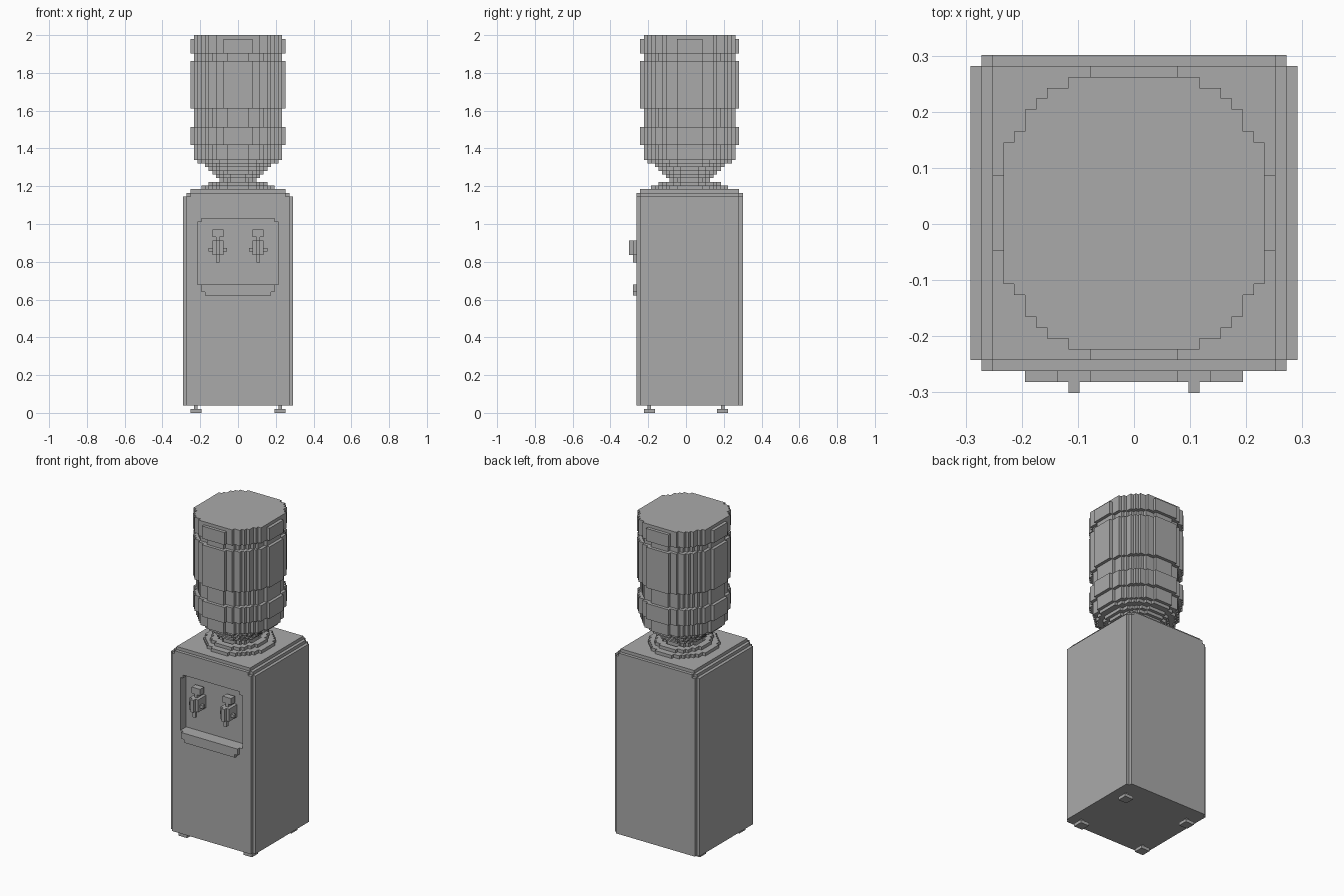
import bpy, bmesh

V = 2 / 103          # edge of one block; all sizes below count blocks

old = bpy.data.objects.get("Cube")
if old:
    bpy.data.objects.remove(old, do_unlink=True)

grey = bpy.data.materials.new("plain grey")
grey.use_nodes = True
grey.diffuse_color = (0.4, 0.4, 0.4, 1)
grey.node_tree.nodes["Principled BSDF"].inputs["Base Color"].default_value = (0.4, 0.4, 0.4, 1)


def prism(bm, rows, lo, hi, plane="xy"):
    """Extrude a stepped outline, mirrored in x; rows are (start, end, half width)."""
    merged = []
    for a, b, w in rows:
        if merged and merged[-1][2] == w:
            merged[-1][1] = b
        else:
            merged.append([a, b, w])
    right = [(w, t) for a, b, w in merged for t in (a, b)]
    outline = right + [(-w, t) for w, t in reversed(right)]

    def place(x, t, d):
        return (x * V, t * V, d * V) if plane == "xy" else (x * V, d * V, t * V)

    face = bm.faces.new([bm.verts.new(place(x, t, lo)) for x, t in outline])
    ext = bmesh.ops.extrude_face_region(bm, geom=[face], use_keep_orig=True)
    for v in ext["geom"]:
        if isinstance(v, bmesh.types.BMVert):
            v.co["xyz".index("z" if plane == "xy" else "y")] = hi * V


def box(bm, x0, x1, y0, y1, z0, z1):
    cube = bmesh.ops.create_cube(bm, size=1)
    for v in cube["verts"]:
        v.co = (V * (x1 if v.co.x > 0 else x0),
                V * (y1 if v.co.y > 0 else y0),
                V * (z1 if v.co.z > 0 else z0))


def disc(r, limit=None):
    """Rows of a blocky round section, centred one block behind the origin."""
    rows = []
    for j in range(-r, r + 1):
        w = sum(((i + .5) / r) ** 2 + (j / (r + .5)) ** 2 <= 1 for i in range(r))
        if w and (limit is None or abs(j) < limit + .5):
            rows.append((j + .5, j + 1.5, min(w, limit or w)))
    return rows


def finish(name, bm):
    bmesh.ops.recalc_face_normals(bm, faces=bm.faces[:])
    mesh = bpy.data.meshes.new(name)
    bm.to_mesh(mesh)
    bm.free()
    mesh.materials.append(grey)
    obj = bpy.data.objects.new(name, mesh)
    bpy.context.scene.collection.objects.link(obj)
    return obj


def cut(obj, cutter):
    cutter.hide_render = True
    mod = obj.modifiers.new("cut", "BOOLEAN")
    mod.operation, mod.solver, mod.object = "DIFFERENCE", "EXACT", cutter
    bpy.context.view_layer.objects.active = obj
    bpy.ops.object.modifier_apply(modifier=mod.name)
    bpy.data.objects.remove(cutter, do_unlink=True)


FRONT, BACK, RECESS = -13.5, 15.5, -10.5

# Cabinet with notched upright corners and a front recess
bm = bmesh.new()
prism(bm, [(FRONT, FRONT + 1, 14), (FRONT + 1, BACK - 1, 15), (BACK - 1, BACK, 14)], 2, 59)
cabinet = finish("cabinet", bm)
bm = bmesh.new()
prism(bm, [(35, 52, 11), (52, 53, 10)], FRONT - 2, RECESS, "xz")
cut(cabinet, finish("recess_cutter", bm))

# Stepped lid
bm = bmesh.new()
prism(bm, [(FRONT, FRONT + 1, 13), (FRONT + 1, BACK - 1, 14), (BACK - 1, BACK, 13)], 59, 60)
prism(bm, [(FRONT + 1, BACK - 1, 13)], 60, 61)
finish("cabinet_lid", bm)

# Bottle seat: wide ring and hollow collar
bm = bmesh.new()
prism(bm, disc(10), 61, 62)
finish("seat_ring", bm)
bm = bmesh.new()
prism(bm, disc(8), 62, 63)
collar = finish("seat_collar", bm)
bm = bmesh.new()
prism(bm, disc(6), 61, 64)
cut(collar, finish("collar_cutter", bm))

# Bottle: neck, shoulder, then ribs and grooves as (radius, bottom, top)
bm = bmesh.new()
for r, lo, hi in [(5, 62, 64), (6, 64, 65), (7, 65, 66), (8, 66, 67), (9, 67, 68),
                  (11, 68, 69), (12, 69, 73), (13, 73, 78), (12, 78, 83),
                  (13, 83, 96), (12, 96, 98), (13, 98, 102)]:
    prism(bm, disc(r), lo, hi)
prism(bm, disc(13, limit=12), 102, 103)
finish("bottle", bm)

# Drip tray below the recess
bm = bmesh.new()
prism(bm, [(32, 33, 9), (33, 35, 10)], FRONT - 1, FRONT, "xz")
finish("drip_tray", bm)

# Taps
for side, c in (("right", -5.5), ("left", 5.5)):
    bm = bmesh.new()
    box(bm, c - 1.5, c + 1.5, FRONT, RECESS - 1, 48, 50)           # head
    box(bm, c - .5, c + .5, FRONT, RECESS, 47, 48)                 # stem
    box(bm, c - 1.5, c + 1.5, FRONT - 1, RECESS, 43, 47)           # barrel
    box(bm, c - .5, c + .5, FRONT - 2, FRONT - 1, 43, 47)          # front rib
    box(bm, c - 2.5, c + 2.5, FRONT, FRONT + 1, 44, 45)            # side lugs
    box(bm, c - .5, c + .5, FRONT - 1, FRONT, 41, 43)              # spout
    finish(side + "_tap", bm)

# Feet: stem on a square pad
for side, x in (("right", -11.5), ("left", 11.5)):
    for end, y in (("front", -10), ("back", 10)):
        bm = bmesh.new()
        box(bm, x - 1.5, x + 1.5, y - 1.5, y + 1.5, 0, 1)
        box(bm, x - .5, x + .5, y - .5, y + .5, 1, 2)
        finish(f"{end}_{side}_foot", bm)
